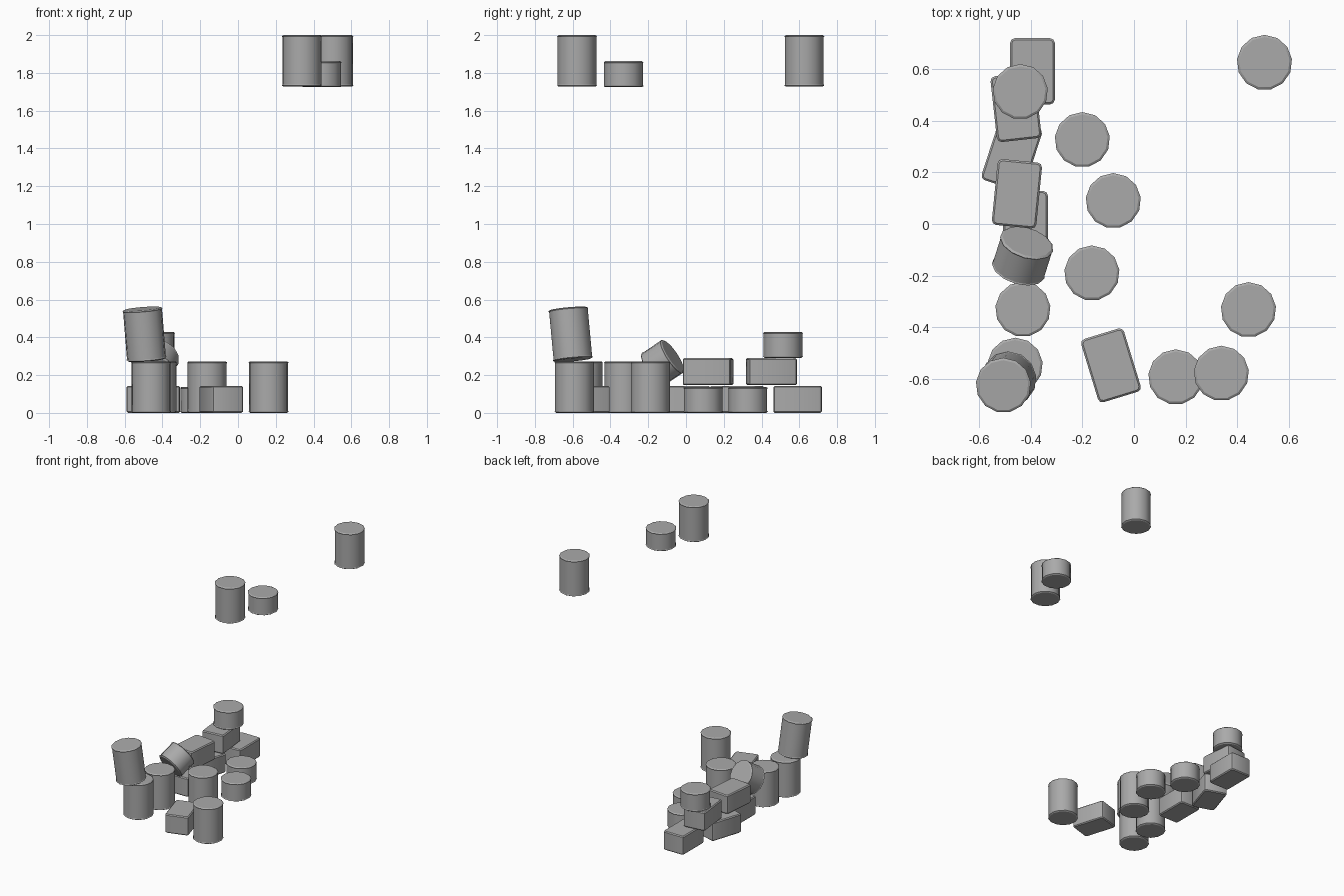
import bpy, bmesh, math
from mathutils import Matrix, Vector

if "Cube" in bpy.data.objects:
    bpy.data.objects.remove(bpy.data.objects["Cube"])

R = 0.107      # rim radius
SIDES = 13

# dark grey paint shared by every part
grey = bpy.data.materials.new("dark_grey")
grey.diffuse_color = (0.4, 0.4, 0.4, 1)
grey.use_nodes = True
grey.node_tree.nodes["Principled BSDF"].inputs["Base Color"].default_value = grey.diffuse_color


def finish(bm, name, matrix, angle):
    bmesh.ops.recalc_face_normals(bm, faces=bm.faces)
    mesh = bpy.data.meshes.new(name)
    bm.to_mesh(mesh)
    bm.free()
    mesh.materials.append(grey)
    ob = bpy.data.objects.new(name, mesh)
    bpy.context.collection.objects.link(ob)
    ob.matrix_world = matrix
    bpy.ops.object.select_all(action='DESELECT')
    ob.select_set(True)
    bpy.context.view_layer.objects.active = ob
    bpy.ops.object.shade_smooth_by_angle(angle=math.radians(angle))
    return ob


def drum(name, centre, height, axis=(0, 0, 1)):
    """Closed drum with a thin chamfered rim at both ends, lathed about its centre."""
    h = height / 2
    half = [(R - 0.009, h), (R, h - 0.006), (R - 0.003, h - 0.011)]
    profile = half + [(r, -z) for r, z in reversed(half)]
    bm = bmesh.new()
    rings = []
    for r, z in profile:
        rings.append([bm.verts.new((r * math.sin(2 * math.pi * i / SIDES),
                                    r * math.cos(2 * math.pi * i / SIDES), z))
                      for i in range(SIDES)])
    for a, b in zip(rings, rings[1:]):
        for i in range(SIDES):
            j = (i + 1) % SIDES
            bm.faces.new((a[i], a[j], b[j], b[i]))
    bm.faces.new(rings[0])
    bm.faces.new(rings[-1])
    tilt = Vector((0, 0, 1)).rotation_difference(Vector(axis).normalized())
    return finish(bm, name, Matrix.Translation(centre) @ tilt.to_matrix().to_4x4(), 30)


def crate(name, x, y, z, turn):
    """Rectangular block with rounded upright corners and softened edges."""
    height = 0.143
    bm = bmesh.new()
    bmesh.ops.create_cube(bm, size=1, matrix=Matrix.Diagonal((0.173, 0.256, height, 1)))
    upright = [e for e in bm.edges if abs(e.verts[0].co.z - e.verts[1].co.z) > 0.1]
    bmesh.ops.bevel(bm, geom=upright, offset=0.018, segments=2, profile=0.5, affect='EDGES')
    rims = [e for e in bm.edges if abs(e.verts[0].co.z - e.verts[1].co.z) < 0.001]
    bmesh.ops.bevel(bm, geom=rims, offset=0.007, segments=1, profile=0.5, affect='EDGES')
    m = Matrix.Translation((x, y, z + height / 2)) @ Matrix.Rotation(math.radians(turn), 4, 'Z')
    return finish(bm, name, m, 40)


TALL, SHORT = 0.273, 0.138
HIGH = 1.727    # base of the floating group

# upright tall drums: x, y, base z
for i, (x, y, z) in enumerate([(-0.163, -0.19, 0), (0.162, -0.592, 0), (-0.43, -0.33, 0),
                               (-0.46, -0.547, 0), (0.505, 0.625, HIGH), (0.338, -0.578, HIGH)]):
    drum(f"tall_drum_{i + 1}", (x, y, z + TALL / 2), TALL)

# upright short drums
for i, (x, y, z) in enumerate([(-0.2, 0.326, 0), (-0.08, 0.09, 0),
                               (0.443, -0.332, HIGH - 0.003), (-0.44, 0.512, 0.291)]):
    drum(f"short_drum_{i + 1}", (x, y, z + SHORT / 2), SHORT)

# tipped drums
drum("leaning_tall_drum", (-0.495, -0.612, 0.416), TALL, (-0.022, -0.025, 0.27))
drum("fallen_short_drum", (-0.431, -0.124, 0.264), SHORT, (0.25, 0.79, 0.53))

# crates: x, y, base z, turn in degrees
for i, c in enumerate([(-0.393, 0.591, 0, 0), (-0.473, 0.27, 0, -18),
                       (-0.42, 0.0, 0, 0), (-0.089, -0.547, 0, 17),
                       (-0.457, 0.452, 0.147, 6.3), (-0.453, 0.117, 0.147, -5.6)]):
    crate(f"crate_{i + 1}", *c)
